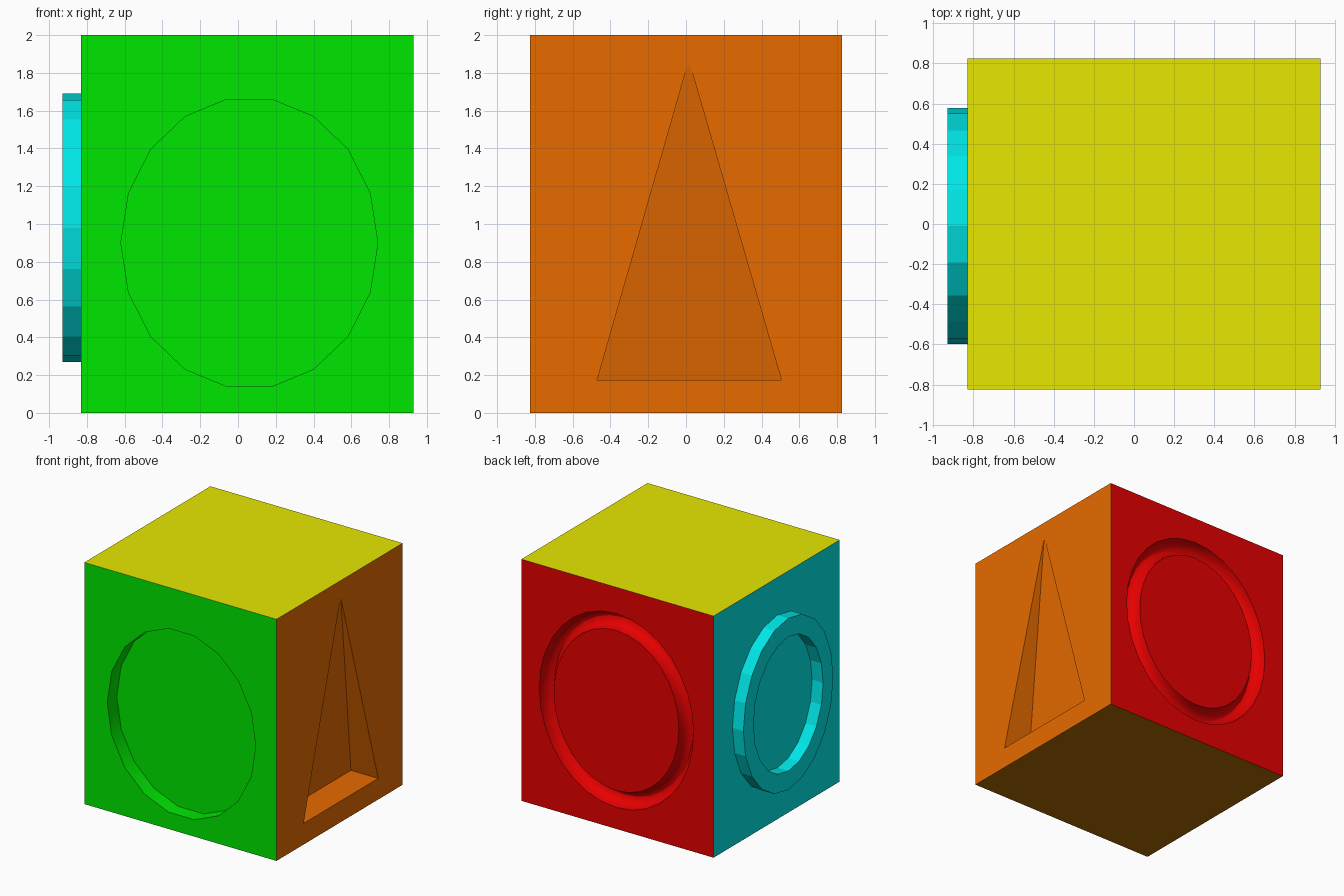
import bpy, bmesh, math
from mathutils import Vector

if "Cube" in bpy.data.objects:
    bpy.data.objects.remove(bpy.data.objects["Cube"])

# One material per side of the box
COLOURS = [("green", (0.0, 0.80, 0.0)), ("orange", (0.80, 0.147, 0.0)),
           ("red", (0.80, 0.0, 0.0)), ("cyan", (0.0, 0.80, 0.80)),
           ("yellow", (0.80, 0.80, 0.0)), ("brown", (0.43, 0.145, 0.0))]
MATS = []
for name, rgb in COLOURS:
    m = bpy.data.materials.new(name)
    m.diffuse_color = (*rgb, 1)
    m.use_nodes = True
    m.node_tree.nodes["Principled BSDF"].inputs["Base Color"].default_value = m.diffuse_color
    MATS.append(m)
GREEN, ORANGE, RED, CYAN, YELLOW, BROWN = range(6)


def finish(bm, name, mat=None):
    bmesh.ops.recalc_face_normals(bm, faces=bm.faces)
    if mat is not None:
        for f in bm.faces:
            f.material_index = mat
    me = bpy.data.meshes.new(name)
    bm.to_mesh(me)
    bm.free()
    for m in MATS:
        me.materials.append(m)
    ob = bpy.data.objects.new(name, me)
    bpy.context.collection.objects.link(ob)
    return ob


def oval(name, mat, n, place, centre, profile, closed):
    """Sweep a profile of (u radius, v radius, depth) around an oval.
    Closed profiles make a ring, open ones are capped as a disc."""
    bm = bmesh.new()
    loops = []
    for ru, rv, w in profile:
        angles = [2 * math.pi * i / n for i in range(n)]
        loops.append([bm.verts.new(place(centre[0] + ru * math.cos(a),
                                         centre[1] + rv * math.sin(a), w)) for a in angles])
    pairs = list(zip(loops, loops[1:]))
    if closed:
        pairs.append((loops[-1], loops[0]))
    else:
        bm.faces.new(loops[0])
        bm.faces.new(loops[-1])
    for a, b in pairs:
        for i in range(n):
            j = (i + 1) % n
            bm.faces.new((a[i], a[j], b[j], b[i]))
    return finish(bm, name, mat)


on_xz = lambda u, v, w: (u, w, v)
on_yz = lambda u, v, w: (w, u, v)

# Box with one colour per side
bm = bmesh.new()
bmesh.ops.create_cube(bm, size=1)
for v in bm.verts:
    v.co = Vector((v.co.x * 1.76 + 0.05, v.co.y * 1.65, v.co.z * 2 + 1))
bm.normal_update()
sides = {(0, -1, 0): GREEN, (1, 0, 0): ORANGE, (0, 1, 0): RED,
         (-1, 0, 0): CYAN, (0, 0, 1): YELLOW, (0, 0, -1): BROWN}
for f in bm.faces:
    f.material_index = sides[tuple(round(c) for c in f.normal)]
box = finish(bm, "box")

# Front oval recess
front_cut = oval("front_recess_cutter", GREEN, 18, on_xz, (0.06, 0.90),
                 [(0.68, 0.772, -0.92), (0.68, 0.772, -0.70)], False)

# Back rounded oval groove
groove = [(0.573, 0.663, 0.92)]
for k in range(9):
    a = math.pi * k / 8
    s = -0.0665 * math.cos(a)
    groove.append((0.6395 + s, 0.733 + s * 1.05, 0.825 - 0.10 * math.sin(a)))
groove.append((0.706, 0.803, 0.92))
back_cut = oval("back_groove_cutter", RED, 32, on_xz, (0.06, 0.98), groove, True)

# Right triangular recess, deep at the base and running out at the blunt tip
bm = bmesh.new()
tri = [(-0.47, 0.175), (0.505, 0.175), (0.022, 1.84), (0.008, 1.84)]
outer = [bm.verts.new((1.0, y, z)) for y, z in tri]
inner = [bm.verts.new((x, y, z)) for x, (y, z) in zip((0.68, 0.68, 0.928, 0.928), tri)]
bm.faces.new(outer)
bm.faces.new(inner)
for i in range(4):
    j = (i + 1) % 4
    bm.faces.new((outer[i], outer[j], inner[j], inner[i]))
side_cut = finish(bm, "side_wedge_cutter", ORANGE)

# Carve the recesses
bpy.context.view_layer.objects.active = box
box.select_set(True)
for cutter in (front_cut, back_cut, side_cut):
    mod = box.modifiers.new(cutter.name, 'BOOLEAN')
    mod.operation = 'DIFFERENCE'
    mod.solver = 'EXACT'
    mod.object = cutter
    bpy.ops.object.modifier_apply(modifier=mod.name)
    bpy.data.objects.remove(cutter)
bpy.ops.object.shade_smooth_by_angle(angle=math.radians(30))

# Raised oval ring on the left side
oval("left_ring", CYAN, 20, on_yz, (-0.01, 0.98),
     [(0.588, 0.71, -0.93), (0.588, 0.71, -0.82),
      (0.455, 0.555, -0.82), (0.455, 0.555, -0.93)], True)
